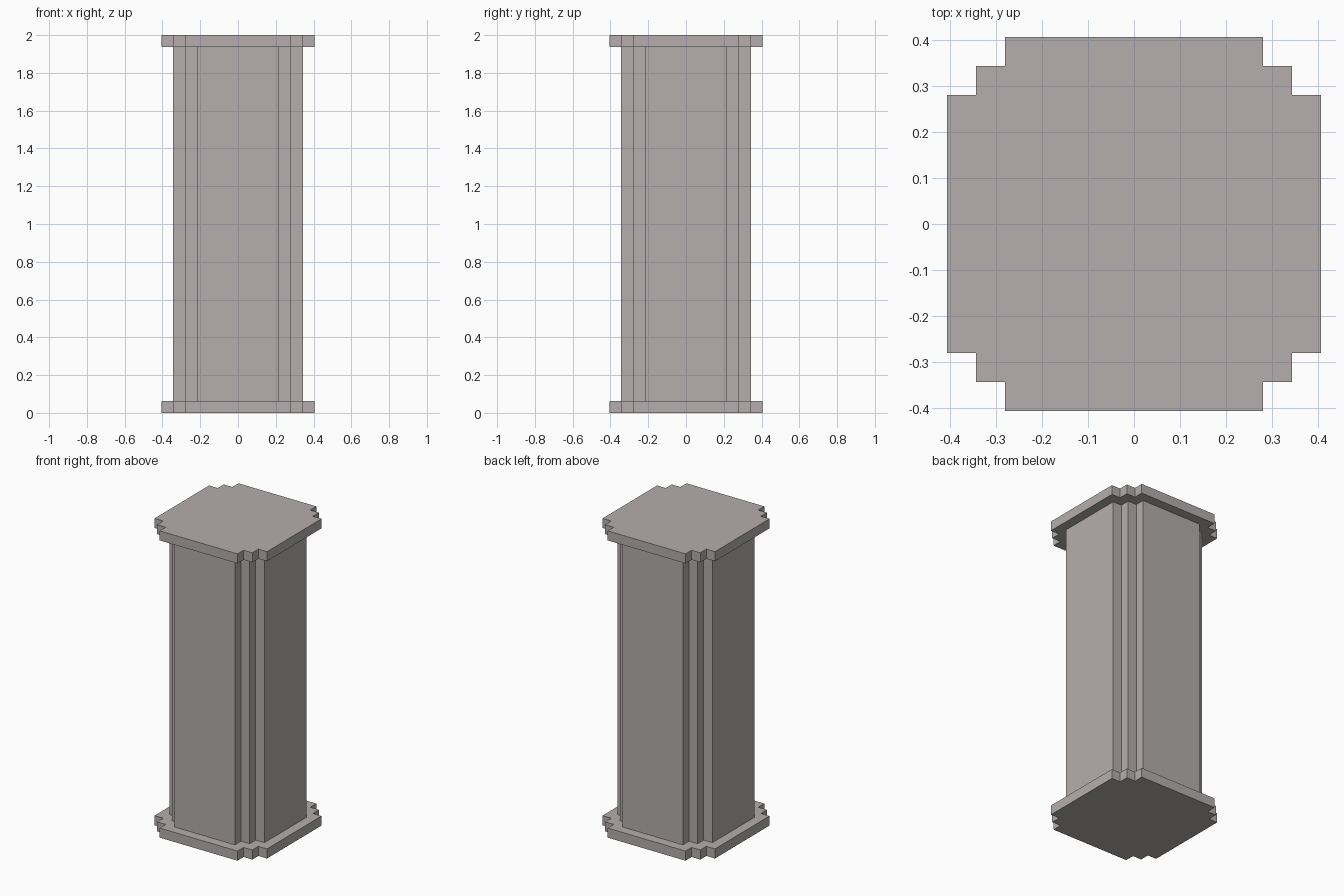
import bpy
import bmesh

if "Cube" in bpy.data.objects:
    bpy.data.objects.remove(bpy.data.objects["Cube"], do_unlink=True)

STEP = 0.0625          # corner notch size and plate thickness
HEIGHT = 2.0
SHAFT_HALF = 0.343
PLATE_HALF = SHAFT_HALF + STEP

# Warm grey stone
stone = bpy.data.materials.new("warm grey stone")
stone.use_nodes = True
colour = (0.462, 0.423, 0.418, 1.0)
stone.diffuse_color = colour
stone.node_tree.nodes["Principled BSDF"].inputs["Base Color"].default_value = colour


def stepped_outline(half):
    """Square outline with two stair steps cut into every corner."""
    a, b, c = half, half - STEP, half - 2 * STEP
    corner = [(a, c), (b, c), (b, b), (c, b), (c, a)]
    points = []
    for _ in range(4):
        points += corner
        corner = [(-y, x) for x, y in corner]
    return points


def stepped_prism(name, half, bottom, top):
    """Extrude the stepped outline between two heights."""
    bm = bmesh.new()
    base = bm.faces.new([bm.verts.new((x, y, bottom)) for x, y in stepped_outline(half)])
    extruded = bmesh.ops.extrude_face_region(bm, geom=[base], use_keep_orig=True)["geom"]
    verts = [g for g in extruded if isinstance(g, bmesh.types.BMVert)]
    bmesh.ops.translate(bm, verts=verts, vec=(0, 0, top - bottom))
    bmesh.ops.recalc_face_normals(bm, faces=bm.faces)
    mesh = bpy.data.meshes.new(name)
    bm.to_mesh(mesh)
    bm.free()
    mesh.materials.append(stone)
    obj = bpy.data.objects.new(name, mesh)
    bpy.context.collection.objects.link(obj)
    return obj


# Base plate, shaft and top plate
stepped_prism("base_plate", PLATE_HALF, 0.0, STEP)
stepped_prism("shaft", SHAFT_HALF, STEP, HEIGHT - STEP)
stepped_prism("top_plate", PLATE_HALF, HEIGHT - STEP, HEIGHT)
